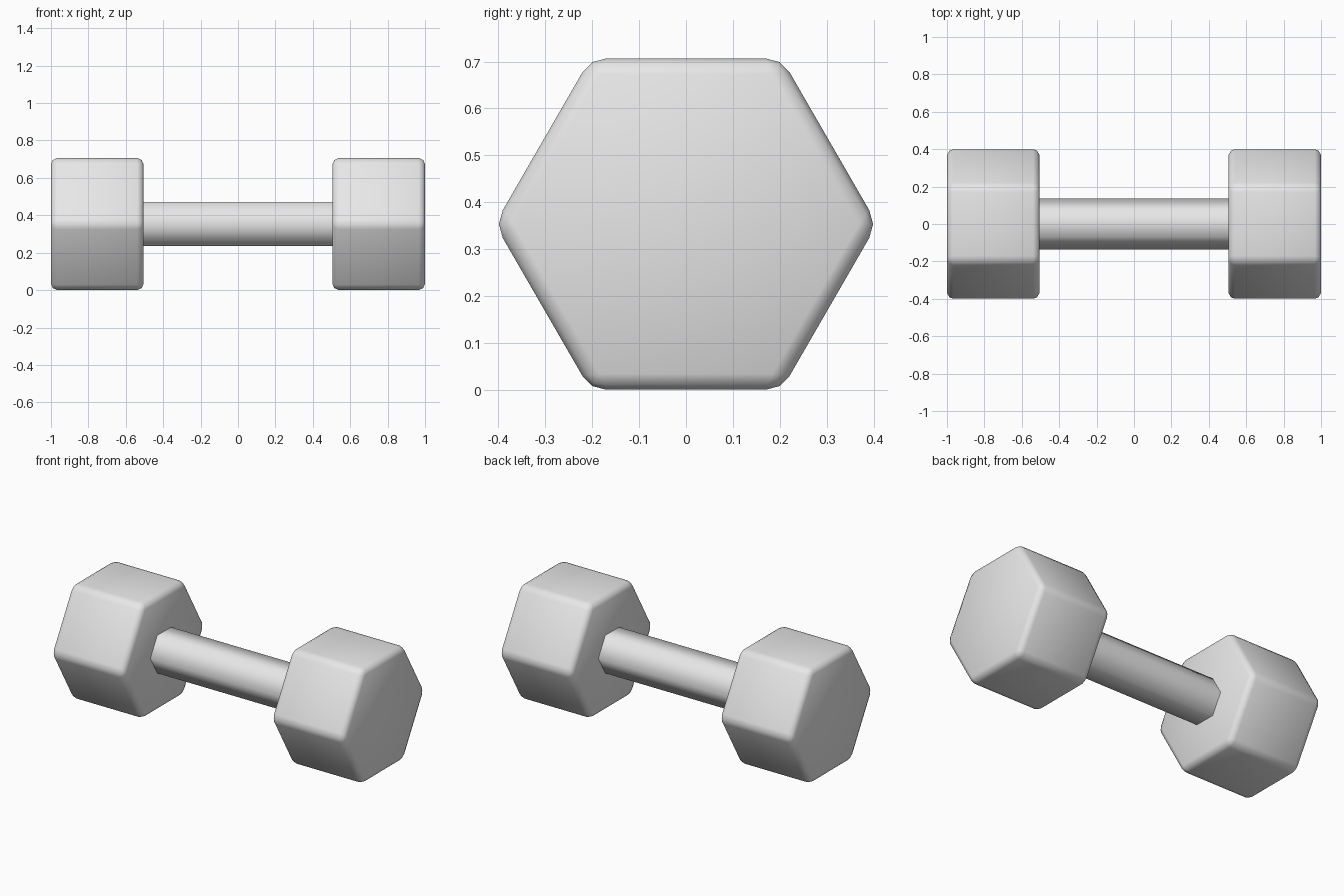
import bpy
import math

cube = bpy.data.objects.get("Cube")
if cube:
    bpy.data.objects.remove(cube, do_unlink=True)

HEAD_RADIUS = 0.408
AXIS_HEIGHT = HEAD_RADIUS * math.cos(math.radians(30))
HEAD_INNER = 0.505

grey = bpy.data.materials.new("light_grey")
grey.use_nodes = True
colour = (0.8, 0.8, 0.8, 1)
grey.diffuse_color = colour
grey.node_tree.nodes["Principled BSDF"].inputs["Base Color"].default_value = colour


def hex_prism(name, radius, length, x, caps):
    """Smooth six-sided prism lying along x, with corners toward front and back."""
    bpy.ops.mesh.primitive_cylinder_add(
        vertices=6, radius=radius, depth=length, end_fill_type=caps,
        location=(x, 0, AXIS_HEIGHT), rotation=(0, math.pi / 2, 0))
    obj = bpy.context.object
    obj.name = name
    obj.data.materials.append(grey)
    bpy.ops.object.shade_smooth()
    return obj


# Hexagonal weights with rounded edges
for side, name in ((1, "left_weight"), (-1, "right_weight")):
    weight = hex_prism(name, HEAD_RADIUS, 1 - HEAD_INNER,
                       side * (1 + HEAD_INNER) / 2, 'NGON')
    bevel = weight.modifiers.new("rounded_edges", 'BEVEL')
    bevel.width = 0.034
    bevel.segments = 2
    bevel.limit_method = 'NONE'

# Handle, its open ends sunk slightly into the weights
hex_prism("handle", 0.135, 2 * HEAD_INNER + 0.04, 0, 'NOTHING')
